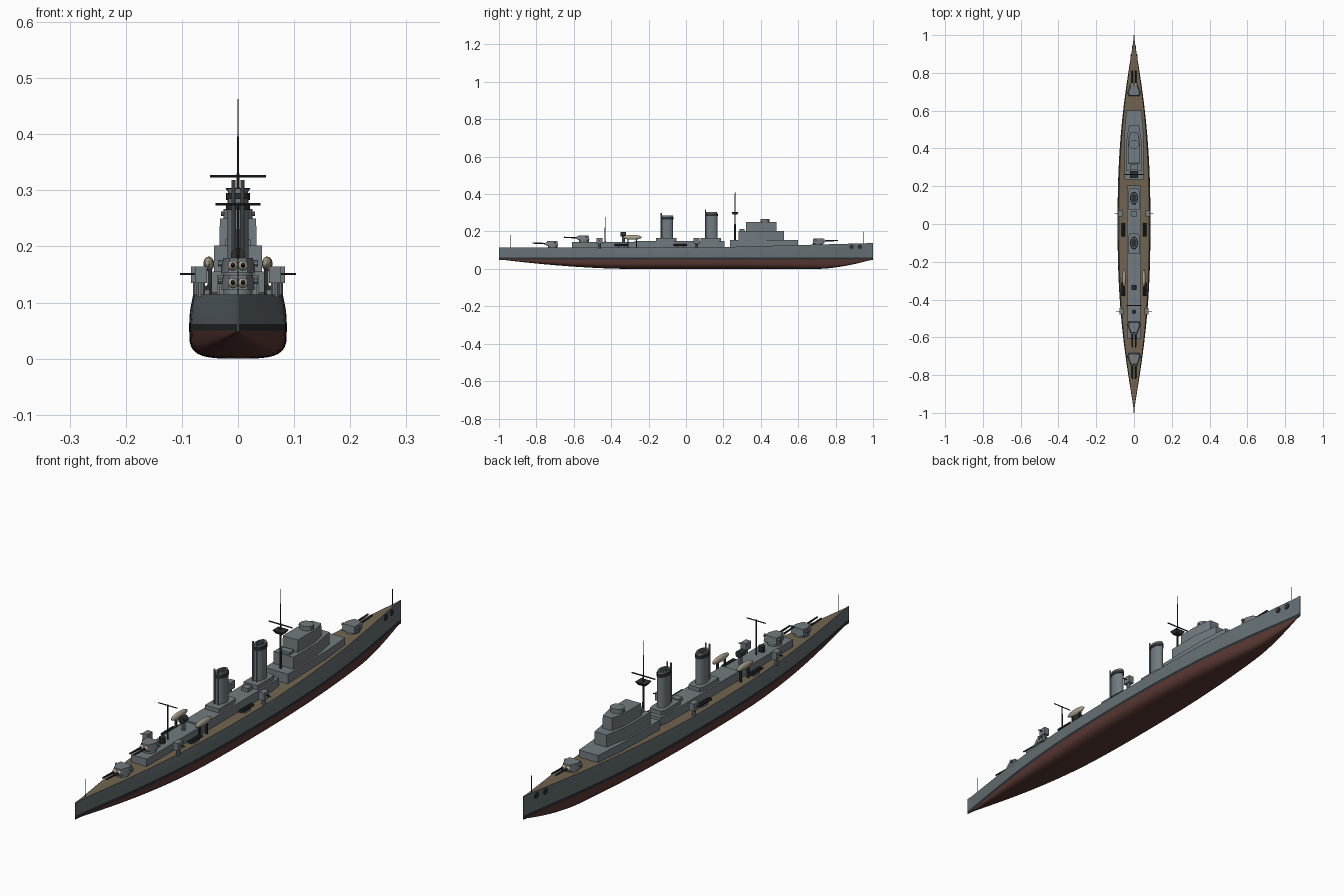
import bpy, bmesh, math
from mathutils import Vector

if "Cube" in bpy.data.objects:
    bpy.data.objects.remove(bpy.data.objects["Cube"])


def mat(name, r, g, b):
    m = bpy.data.materials.new(name)
    m.diffuse_color = (r, g, b, 1)
    m.use_nodes = True
    m.node_tree.nodes["Principled BSDF"].inputs["Base Color"].default_value = m.diffuse_color
    return m


GREY = mat("hull_grey", .13, .16, .175)
LIGHT = mat("house_grey", .17, .20, .22)
DARK = mat("dark_steel", .025, .03, .033)
RED = mat("bottom_red", .10, .04, .033)
WOOD = mat("deck_wood", .17, .13, .08)
CREAM = mat("canvas", .42, .37, .28)


def finish(name, bm, mats, smooth=True):
    bmesh.ops.recalc_face_normals(bm, faces=bm.faces)
    me = bpy.data.meshes.new(name)
    bm.to_mesh(me)
    bm.free()
    ob = bpy.data.objects.new(name, me)
    bpy.context.collection.objects.link(ob)
    for m in mats:
        me.materials.append(m)
    if smooth:
        bpy.ops.object.select_all(action='DESELECT')
        bpy.context.view_layer.objects.active = ob
        ob.select_set(True)
        bpy.ops.object.shade_smooth_by_angle(angle=math.radians(35))
    return ob


def prism(name, pts, z0, z1, m=LIGHT, top=1.0):
    """Extrude a plan outline from z0 to z1, scaling the top about its centre."""
    bm = bmesh.new()
    c = sum((Vector(p) for p in pts), Vector((0, 0))) / len(pts)
    lo = [bm.verts.new((x, y, z0)) for x, y in pts]
    hi = [bm.verts.new((c.x + (x - c.x) * top, c.y + (y - c.y) * top, z1)) for x, y in pts]
    bm.faces.new(lo)
    bm.faces.new(hi)
    n = len(pts)
    for i in range(n):
        bm.faces.new((lo[i], lo[(i + 1) % n], hi[(i + 1) % n], hi[i]))
    return finish(name, bm, [m])


def box(name, x, y, z0, z1, w, l, m=LIGHT):
    return prism(name, [(x - w, y - l), (x + w, y - l), (x + w, y + l), (x - w, y + l)], z0, z1, m)


def oval(x, y, rx, ry, n=24):
    return [(x + rx * math.cos(i * math.tau / n), y + ry * math.sin(i * math.tau / n)) for i in range(n)]


def house(w0, w1, y0, y1, cut):
    """Deckhouse outline: half width w0, front chamfered to w1 over length cut."""
    return [(-w0, y0), (w0, y0), (w0, y1 - cut), (w1, y1), (-w1, y1), (-w0, y1 - cut)]


def rod(name, a, b, r, r2=None, m=DARK, n=10):
    a, b = Vector(a), Vector(b)
    bm = bmesh.new()
    bmesh.ops.create_cone(bm, cap_ends=True, segments=n, radius1=r,
                          radius2=r if r2 is None else r2, depth=(b - a).length)
    ob = finish(name, bm, [m])
    ob.location = (a + b) / 2
    ob.rotation_euler = (b - a).to_track_quat('Z', 'Y').to_euler()
    return ob


def ball(name, c, s, m):
    bm = bmesh.new()
    bmesh.ops.create_uvsphere(bm, u_segments=16, v_segments=10, radius=1)
    for v in bm.verts:
        v.co = Vector(c) + Vector((v.co.x * s[0], v.co.y * s[1], v.co.z * s[2]))
    return finish(name, bm, [m])


# Hull lofted from cross-sections, coloured in bands
WL = .05


def deck_z(y):
    return .114 + .024 * max(0, (y - .1) / .9)


def beam(y):
    return max(.0015, .087 * max(0, 1 - abs(y) ** 2.4) ** 1.2)


def section(y):
    t = (-y - .3) / .7 if y < 0 else (y - .7) / .3
    k = min(.048, .051 * max(0, t) ** 1.7)
    b = beam(y)
    half = []
    for i in range(9):
        a = math.radians(90 * i / 8)
        half.append((b * math.sin(a) ** .55, WL - (WL - k) * max(0, math.cos(a)) ** .55))
    half += [(b, .062), (b * .985, .085), (b * .92, deck_z(y))]
    return [(-x, z) for x, z in reversed(half[1:])] + half


bm = bmesh.new()
rings = []
N = 56
for i in range(N + 1):
    y = -math.cos(math.pi * i / N) * .4 + (2 * i / N - 1) * .6
    rings.append([bm.verts.new((x, y, z)) for x, z in section(y)])
for r0, r1 in zip(rings, rings[1:]):
    n = len(r0)
    for j in range(n):
        f = bm.faces.new((r0[j], r0[(j + 1) % n], r1[(j + 1) % n], r1[j]))
        k = min(j, n - 2 - j)
        f.material_index = 3 if j == n - 1 else (0 if k < 2 else (1 if k == 2 else 2))
bm.faces.new(rings[0])
bm.faces.new(rings[-1])
finish("hull", bm, [GREY, DARK, RED, WOOD])

# Anchor recesses at the bow
for s in (-1, 1):
    for y in (.885, .93):
        x = s * beam(y) * .95
        rod("hawse_hole", (x - s * .004, y, .118), (x + s * .002, y, .118), .012, n=16)

# Long deckhouses
box("aft_deckhouse", 0, -.44, .11, .143, .034, .17)
prism("middle_deckhouse", house(.037, .033, -.275, .205, .04), .11, .149)

# Stepped bridge
prism("bridge_base", house(.05, .041, .235, .6, .12), .11, .155)
prism("bridge_lower", house(.043, .026, .28, .525, .10), .155, .202)
prism("bridge_upper", house(.033, .02, .32, .485, .06), .202, .25, top=.98)
prism("bridge_director", oval(0, .422, .026, .024), .25, .267)
box("bridge_aft_box", 0, .3, .2, .212, .022, .014)
rod("director_rangefinder", (-.03, .42, .258), (.03, .42, .258), .004, m=LIGHT)

# Two oval funnels with dark caps and steam pipes
for y, top in ((-.1, .285), (.137, .303)):
    prism("funnel_base", house(.03, .024, y - .06, y + .05, .02), .145, .165)
    prism("funnel", oval(0, y, .019, .031), .16, top - .02)
    prism("funnel_cap", oval(0, y, .021, .033), top - .02, top - .008, DARK)
    prism("funnel_rim", oval(0, y, .018, .03), top - .008, top, LIGHT)
    prism("funnel_mouth", oval(0, y, .013, .024), top - .002, top + .001, DARK)
    for s in (-1, 1):
        rod("steam_pipe", (s * .008, y - .033, .15), (s * .008, y - .033, top + .015), .0035, m=LIGHT)


# Twin gun turrets: y position, deck height, facing
def turret(y, z, d):
    prism("barbette", oval(0, y, .026, .026), z - .01, z + .009)
    p = [(-.028, y - d * .028), (.028, y - d * .028), (.03, y), (.017, y + d * .034),
         (-.017, y + d * .034), (-.03, y)]
    prism("gunhouse", p, z + .009, z + .034, top=.88)
    rod("turret_rangefinder", (-.036, y - d * .012, z + .025), (.036, y - d * .012, z + .025), .006, m=LIGHT)
    for s in (-1, 1):
        ball("blast_bag", (s * .009, y + d * .032, z + .021), (.009, .01, .009), CREAM)
        rod("gun_barrel", (s * .009, y + d * .03, z + .021), (s * .009, y + d * .108, z + .024), .0042, .003)


turret(.705, .128, 1)
turret(-.545, .145, -1)
turret(-.712, .114, -1)

# Masts, yards, lookout platform and flagstaffs
rod("fore_mast", (0, .262, .15), (0, .262, .33), .005, .003)
rod("fore_topmast", (0, .262, .33), (0, .262, .463), .0018, .001)
rod("fore_yard", (-.05, .262, .325), (.05, .262, .325), .0025)
prism("lookout_platform", [(-.014, .25), (.014, .25), (.014, .274), (-.014, .274)], .291, .304, DARK, top=1.6)
rod("aft_mast", (0, -.432, .14), (0, -.432, .278), .003, .002)
rod("aft_yard", (-.04, -.432, .275), (.04, -.432, .275), .002)
rod("stern_flagstaff", (0, -.94, .112), (0, -.94, .182), .001)
rod("bow_flagstaff", (0, .95, .135), (0, .95, .2), .001)

# Searchlight pedestals on the centreline
rod("searchlight_post", (0, -.335, .14), (0, -.335, .178), .008, m=LIGHT)
rod("searchlight", (0, -.35, .185), (0, -.322, .185), .013, n=16)
rod("aft_vent", (0, -.465, .14), (0, -.465, .165), .012)
box("midship_locker", 0, .055, .145, .163, .014, .014)

for s in (-1, 1):
    # Ship's boats on cradles
    ball("boat", (s * .052, -.287, .169), (.0095, .05, .013), CREAM)
    for y in (-.31, -.265):
        box("boat_cradle", s * .05, y, .11, .163, .004, .003, DARK)
    # Beam guns
    for y in (.055, -.462):
        x = .073 if y > 0 else .066
        rod("beam_gun_mount", (s * x, y, .11), (s * x, y, .14), .008, m=LIGHT)
        box("beam_gun_shield", s * x, y, .135, .164, .011, .016)
        rod("beam_gun_barrel", (s * x, y, .151), (s * (x + .03), y, .151), .002)
    # Torpedo tubes on the side decks
    for y in (-.03, -.345):
        box("tube_base", s * .057, y, .11, .122, .006, .016)
        for dx in (-.0045, .0045):
            rod("torpedo_tube", (s * .057 + dx, y - .036, .127), (s * .057 + dx, y + .036, .127), .005)
